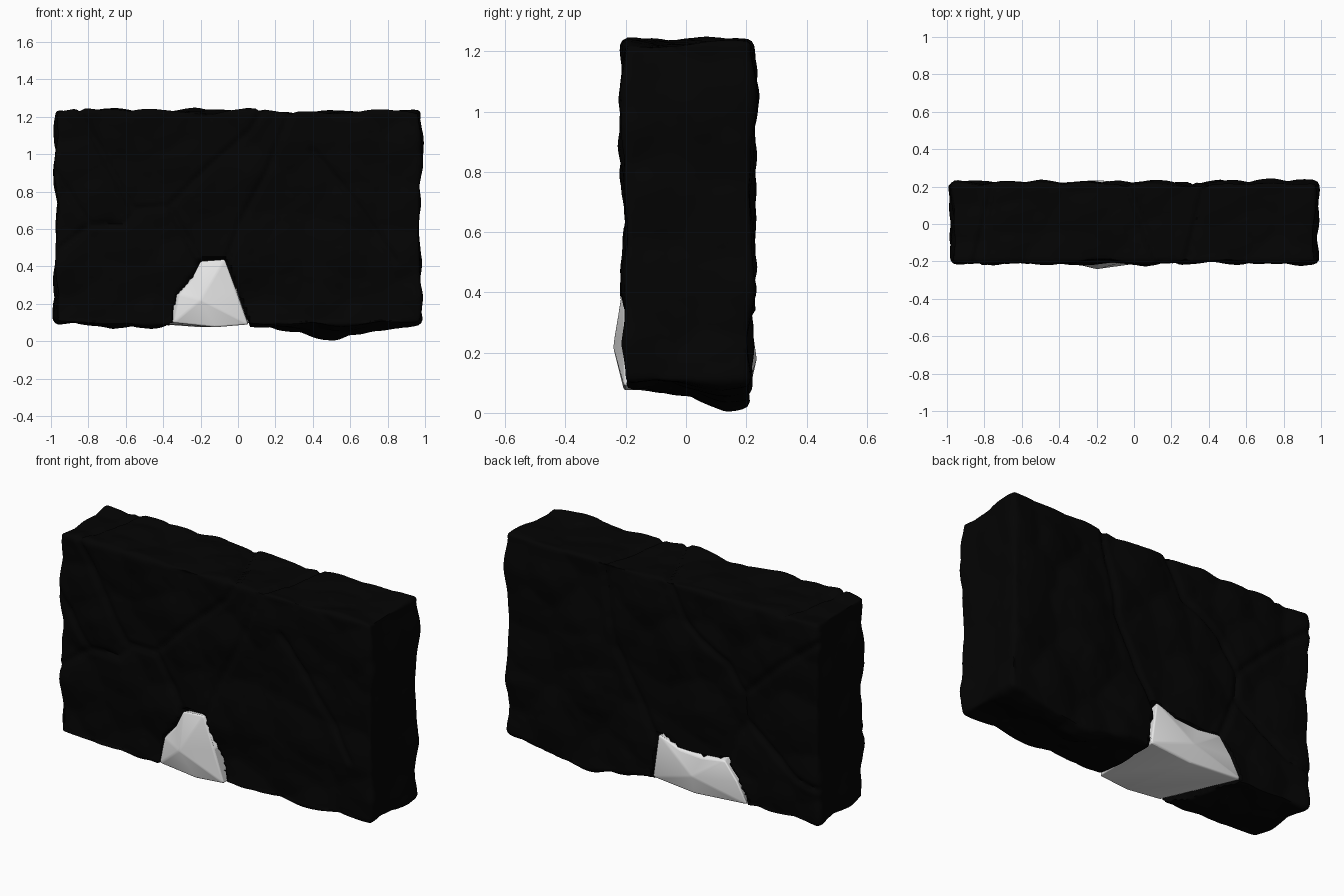
import bpy, bmesh, math
from mathutils import Vector, noise
from mathutils.geometry import intersect_point_line

cube = bpy.data.objects.get("Cube")
if cube:
    bpy.data.objects.remove(cube)


def material(name, value):
    mat = bpy.data.materials.new(name)
    mat.use_nodes = True
    colour = (value, value, value, 1)
    mat.diffuse_color = colour
    bsdf = next(n for n in mat.node_tree.nodes if n.type == 'BSDF_PRINCIPLED')
    bsdf.inputs["Base Color"].default_value = colour
    bsdf.inputs["Roughness"].default_value = 0.9
    return mat


def add_object(name, bm, mat):
    bmesh.ops.recalc_face_normals(bm, faces=bm.faces[:])
    mesh = bpy.data.meshes.new(name)
    bm.to_mesh(mesh)
    bm.free()
    mesh.materials.append(mat)
    obj = bpy.data.objects.new(name, mesh)
    bpy.context.collection.objects.link(obj)
    return obj


def smooth(obj, degrees):
    bpy.ops.object.select_all(action='DESELECT')
    obj.select_set(True)
    bpy.context.view_layer.objects.active = obj
    bpy.ops.object.shade_smooth_by_angle(angle=math.radians(degrees))


black = material("black rock", 0.001)
white = material("white rock", 0.8)

HALF = Vector((0.975, 0.213, 0.574))
MID = Vector((0, 0.006, 0.66))
TOP = MID.z + HALF.z
ROUND = 0.02
STEP = 0.016

# Outlines of the pale shard on the front and the back, as x and z
FRONT = [(-.345, .1), (-.315, .25), (-.245, .33), (-.2, .43), (-.07, .44), (-.01, .27), (.055, .09), (-.12, .075)]
BACK = [(-.53, .1), (-.47, .21), (-.39, .31), (-.25, .29), (-.1, .3), (.025, .35), (.06, .1), (-.2, .075)]
SHARD_CENTRE = Vector((-.17, 0, .2))

# Crack lines across the front and the back, as x and z
FRONT_CRACKS = [
    [(-.85, TOP), (-.55, .68)],
    [(-1, .94), (-.79, .62), (-.6, .63), (-.54, .71), (-.37, .72), (-.18, .91), (.07, 1.13), (.13, TOP)],
    [(-1, .46), (-.79, .62)],
    [(-.37, .72), (-.2, .42)],
    [(-.06, .43), (.03, .67), (.16, .91), (.28, TOP)],
    [(.4, 1.02), (.6, .78), (.84, .43)],
]
BACK_CRACKS = [
    [(.38, TOP), (.29, .77), (.03, .3)],
    [(-.04, TOP), (-.15, 1.02), (-.4, .87), (-.51, .72), (-.51, .57), (-.84, .33), (-1, .3)],
    [(-.51, .72), (-.75, .95), (-1, 1.15)],
    [(-.51, .57), (-.4, .31)],
]
# Joins over the top edge, as front x and back x
TOP_CRACKS = [(-.85, -.75), (.13, -.04), (.28, .38)]

segments = []
for y, lines in ((MID.y - HALF.y, FRONT_CRACKS), (MID.y + HALF.y, BACK_CRACKS)):
    for line in lines:
        for a, b in zip(line, line[1:]):
            segments.append((Vector((a[0], y, a[1])), Vector((b[0], y, b[1]))))
for a, b in TOP_CRACKS:
    segments.append((Vector((a, MID.y - HALF.y, TOP)), Vector((b, MID.y + HALF.y, TOP))))


def crack_distance(p):
    best = 1.0
    for a, b in segments:
        t = min(1, max(0, intersect_point_line(p, a, b)[1]))
        best = min(best, (p - a.lerp(b, t)).length)
    return best


def in_shard(p):
    """True where the pale shard passes through the slab, with a thin gap around it."""
    t = min(1, max(0, (p.y + HALF.y) / (2 * HALF.y)))
    p = SHARD_CENTRE.lerp(p, 0.97)
    pts = [Vector(f).lerp(Vector(b), t) for f, b in zip(FRONT, BACK)]
    z, inside = max(p.z, 0.12), False
    for a, b in zip(pts, pts[1:] + pts[:1]):
        if (a.y > z) != (b.y > z) and p.x < a.x + (z - a.y) * (b.x - a.x) / (b.y - a.y):
            inside = not inside
    return inside


def relief(p):
    """Chipped bumps from broad and fine cells."""
    broad = noise.voronoi(p * 4)[0][0]
    fine = noise.voronoi(p * 9 + Vector((5, 2, 7)))[0][0]
    return 0.045 * (0.45 - broad) + 0.008 * (0.45 - fine) + 0.01 * noise.noise(p * 2.5)


# Slab: finely cut box with rounded edges, chipped faces and cracks
bm = bmesh.new()
bmesh.ops.create_cube(bm, size=2)
for v in bm.verts:
    v.co = Vector(c * h for c, h in zip(v.co, HALF))
for axis in range(3):
    normal = Vector((0, 0, 0))
    normal[axis] = 1
    count = round(2 * HALF[axis] / STEP)
    for i in range(1, count):
        at = normal * (-HALF[axis] + 2 * HALF[axis] * i / count)
        bmesh.ops.bisect_plane(bm, geom=bm.verts[:] + bm.edges[:] + bm.faces[:],
                               plane_co=at, plane_no=normal)
for v in bm.verts:
    core = Vector(max(ROUND - h, min(h - ROUND, c)) for c, h in zip(v.co, HALF))
    n = (v.co - core).normalized()
    p = core + n * ROUND + MID
    groove = max(0, 1 - crack_distance(v.co + MID) / 0.025)
    push = relief(p) - 0.018 * groove
    if in_shard(p):
        push -= 0.05
    # Front and back thin slightly towards the base
    push -= 0.012 * abs(n.y) * min(1, max(0, (0.4 - p.z) / 0.15))
    p += n * push
    # Base rises at both ends and has a pointed lump hanging below it
    low = min(1, max(0, 1 - (p.z - 0.09) / 0.2))
    lump = max(0, 1 - math.hypot((p.x - .53) / .36, (p.y - .13) / .27))
    rise = max(0, (abs(p.x) - 0.75) / 0.22)
    p.z = max(0, p.z + (0.014 * rise - 0.092 * lump) * low)
    v.co = p
slab = add_object("rock_slab", bm, black)
smooth(slab, 60)

# Pale shard: runs through the slab, with a peaked face on each side
bm = bmesh.new()
rings = []
for y, outline, peak in ((-.206, FRONT, (-.2, -.242, .22)), (.211, BACK, (-.2, .235, .18))):
    ring = [bm.verts.new((x, y, z)) for x, z in outline]
    tip = bm.verts.new(peak)
    for a, b in zip(ring, ring[1:] + ring[:1]):
        bm.faces.new((a, b, tip))
    rings.append(ring)
for i in range(len(FRONT)):
    j = (i + 1) % len(FRONT)
    bm.faces.new((rings[0][i], rings[0][j], rings[1][j], rings[1][i]))
shard = add_object("pale_shard", bm, white)
bevel = shard.modifiers.new("soft edges", 'BEVEL')
bevel.width = 0.008
bevel.segments = 3
bevel.limit_method = 'ANGLE'
bevel.angle_limit = math.radians(8)
smooth(shard, 40)
